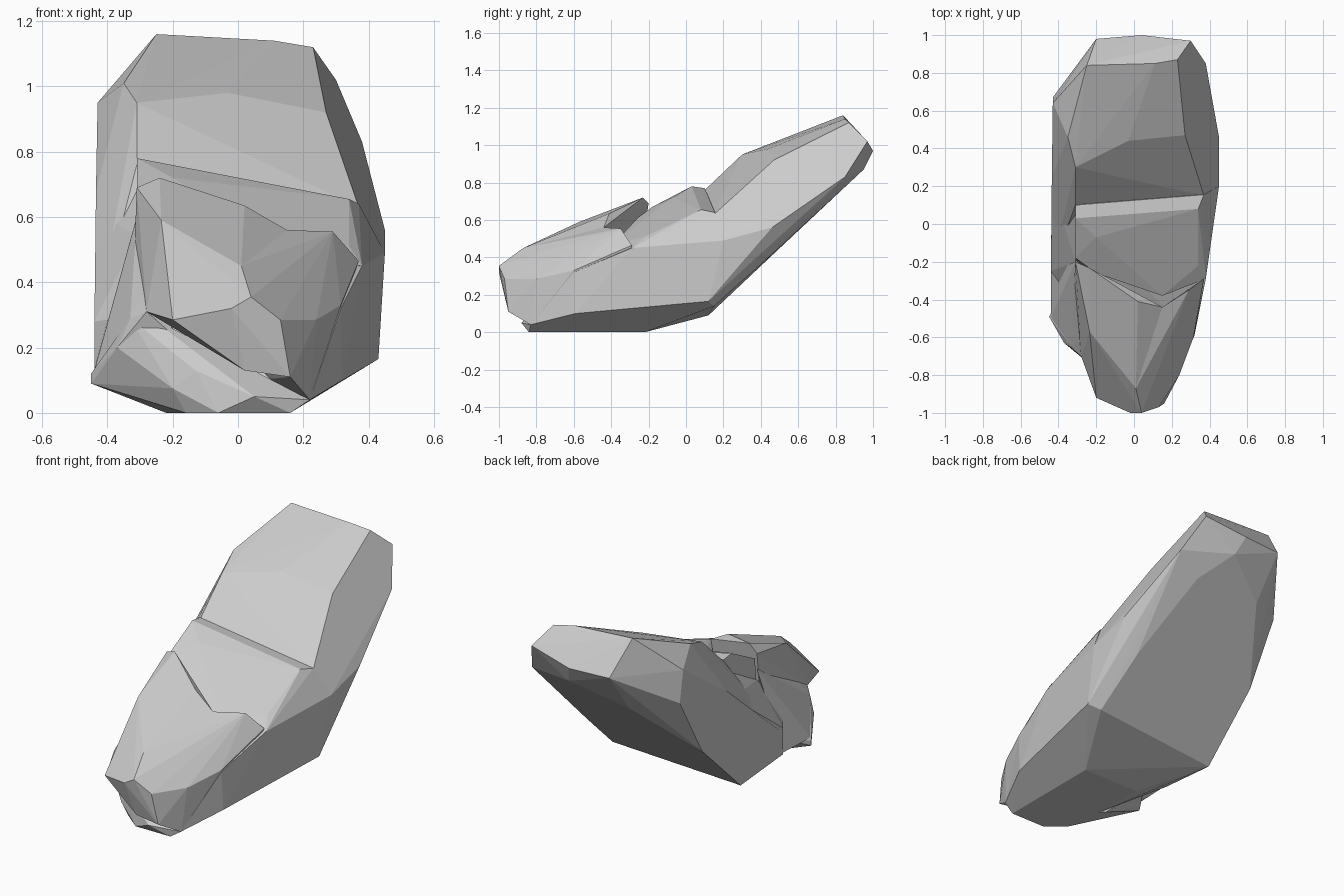
import bpy, bmesh


def faceted_stone(name, points):
    """Flat-faced convex stone wrapped round a few corner points."""
    bm = bmesh.new()
    for p in points:
        bm.verts.new(p)
    out = bmesh.ops.convex_hull(bm, input=bm.verts[:])
    junk = {g for g in out["geom_interior"] + out["geom_unused"]
            if isinstance(g, bmesh.types.BMVert) and g.is_valid}
    bmesh.ops.delete(bm, geom=list(junk), context='VERTS')
    bmesh.ops.dissolve_limit(bm, angle_limit=0.03, verts=bm.verts[:], edges=bm.edges[:])
    bmesh.ops.recalc_face_normals(bm, faces=bm.faces[:])
    me = bpy.data.meshes.new(name)
    bm.to_mesh(me)
    bm.free()
    ob = bpy.data.objects.new(name, me)
    bpy.context.collection.objects.link(ob)
    return ob


# tall leaning slab at the back
faceted_stone("leaning_slab", [
    (-.31, .10, .76), (.37, .15, .63), (-.31, .30, .95), (-.03, .44, .98),
    (.27, .47, .92), (-.35, .46, 1.01), (-.25, .84, 1.16), (.11, .85, 1.14),
    (.23, .87, 1.12), (-.20, .98, .97), (.04, 1.0, .97), (.30, .97, 1.02),
    (.38, .85, .83), (.45, .46, .56), (.45, .20, .49), (.43, .12, .165),
    (-.43, .64, .95), (-.435, .25, .68), (-.44, -.25, .25), (-.44, -.25, .13),
    (-.43, .67, .77), (-.43, .47, .42), (-.43, .12, .09), (.36, .15, .14),
    (-.20, .80, .73), (.22, .80, .73), (.08, .95, .87), (.33, .42, .38)])

# broad base carrying the upper stones
faceted_stone("base", [
    (.45, .20, .49), (.43, .12, .165), (.40, -.10, .48), (.38, -.29, .45),
    (.315, -.60, .32), (.32, -.59, .10), (.22, -.83, .04), (.16, -.84, 0),
    (-.04, -.82, 0), (-.20, -.50, 0), (-.20, -.22, 0), (.16, -.22, 0),
    (-.43, .12, .09), (.36, .15, .14), (-.44, -.25, .13), (-.44, -.25, .28),
    (-.435, .20, .62), (-.31, .05, .68), (-.31, -.20, .54), (-.30, -.45, .30)])

# stepped block in the middle, flush with the right side
faceted_stone("middle_step", [
    (-.31, .10, .77), (.37, .155, .64), (-.31, .03, .78), (.34, .08, .655),
    (-.20, -.07, .72), (.30, -.04, .61), (-.31, -.18, .67), (-.20, -.26, .61),
    (.15, -.38, .48), (.34, -.22, .51), (.38, -.29, .45), (.40, -.10, .48),
    (.45, .20, .49), (-.31, -.20, .45), (-.30, .10, .40)])

# sloping front stone: two halves meet in a shallow notch at the ridge
seam = [(.15, -.44, .56), (.01, -.87, .45), (.04, -1.0, .355),
        (.13, -.97, .285), (.16, -.95, .11)]
faceted_stone("front_stone_left", seam + [
    (-.31, -.20, .69), (-.24, -.23, .72), (-.20, -.28, .69), (.02, -.41, .635),
    (-.235, -.57, .59), (-.02, -1.0, .32), (-.20, -.92, .285), (.02, -.95, .13),
    (-.18, -.80, .26), (-.28, -.70, .31), (-.32, -.36, .42), (-.30, -.25, .35),
    (.10, -.45, .20)])
faceted_stone("front_stone_right", seam + [
    (.29, -.35, .555), (.37, -.29, .465), (.24, -.80, .285), (.315, -.60, .33),
    (.22, -.83, .04), (.28, -.35, .20), (.05, -.60, .10)])

# left flank joining the front stone to the foot
faceted_stone("left_flank", [
    (-.31, -.20, .60), (-.32, -.36, .42), (-.28, -.70, .31), (-.33, -.65, .29),
    (-.37, -.63, .20), (-.44, -.50, .13), (-.40, -.34, .15), (-.44, -.25, .14),
    (-.235, -.57, .45), (-.20, -.40, .30), (-.20, -.70, .24)])

# low wedge jutting from the front left
faceted_stone("foot_wedge", [
    (-.45, -.49, .12), (-.45, -.49, .09), (-.37, -.63, .20), (-.33, -.65, .29),
    (-.28, -.66, .30), (-.13, -.80, .13), (.05, -.88, .05), (-.20, -.77, .075),
    (-.06, -.84, 0), (-.22, -.50, 0), (-.16, -.76, 0), (-.38, -.37, .15),
    (-.30, -.36, .30), (.22, -.83, .04), (.16, -.84, 0), (-.10, -.50, .20)])
